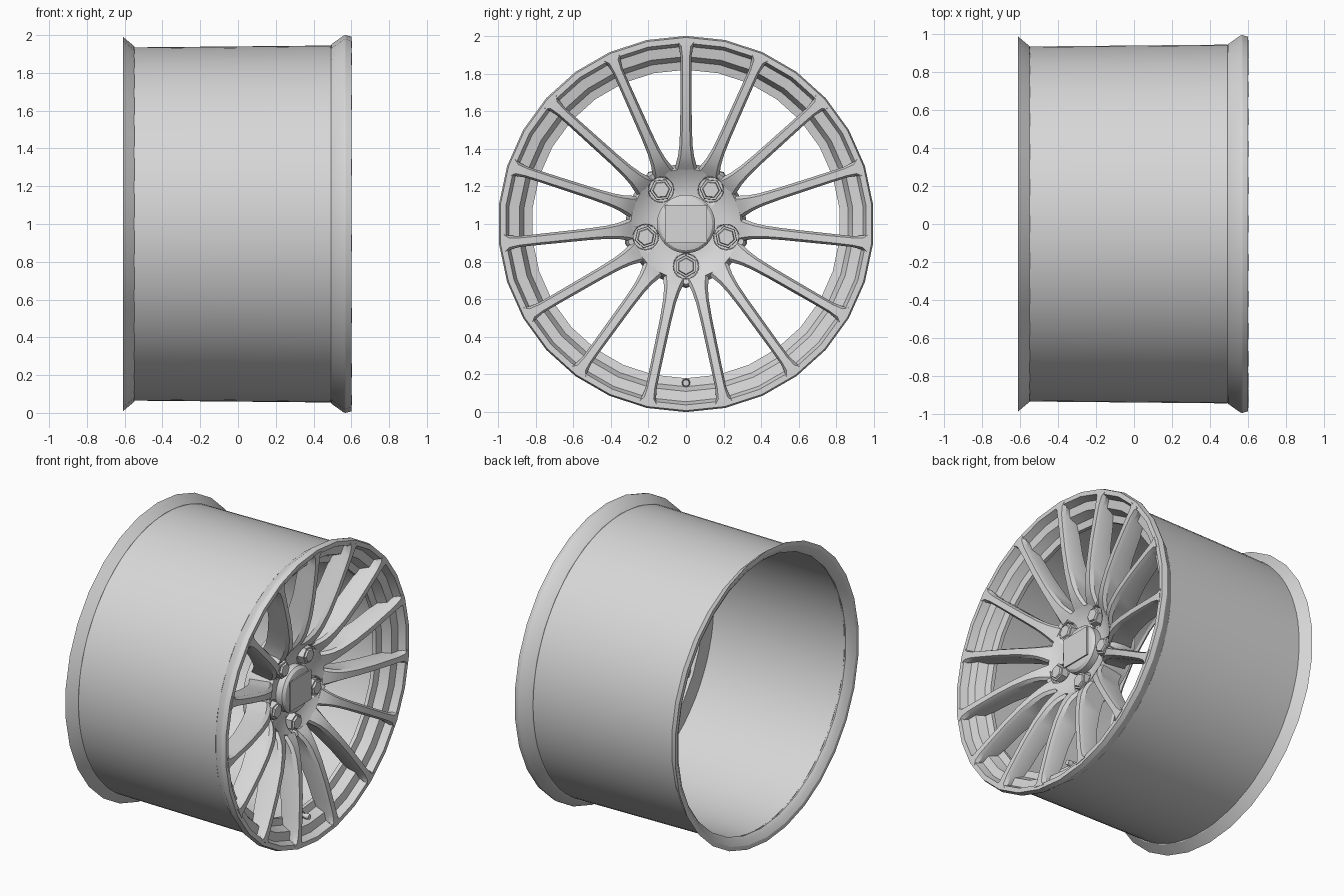
import bpy, bmesh, math
from mathutils import Matrix, Vector

if "Cube" in bpy.data.objects:
    bpy.data.objects.remove(bpy.data.objects["Cube"])

metal = bpy.data.materials.new("light grey metal")
metal.use_nodes = True
metal.diffuse_color = (0.68, 0.68, 0.68, 1)
metal.node_tree.nodes["Principled BSDF"].inputs["Base Color"].default_value = (0.68, 0.68, 0.68, 1)

SPOKES = 15
BOLT_RADIUS = 0.225
BOLT_ANGLES = [-math.pi / 2 + math.tau * k / 5 for k in range(5)]


def finish(name, bm, angle=30):
    """Turn a bmesh into a named object with clean normals and shading."""
    bmesh.ops.remove_doubles(bm, verts=bm.verts, dist=0.0001)
    bmesh.ops.recalc_face_normals(bm, faces=bm.faces)
    mesh = bpy.data.meshes.new(name)
    bm.to_mesh(mesh)
    bm.free()
    mesh.materials.append(metal)
    obj = bpy.data.objects.new(name, mesh)
    bpy.context.collection.objects.link(obj)
    bpy.ops.object.select_all(action='DESELECT')
    obj.select_set(True)
    bpy.context.view_layer.objects.active = obj
    bpy.ops.object.shade_smooth_by_angle(angle=math.radians(angle))
    return obj


def at(x, r, angle, side=0.0):
    """Point at axial x, radius r and angle about the wheel axis, moved sideways."""
    c, s = math.cos(angle), math.sin(angle)
    return Vector((x, r * c - side * s, 1 + r * s + side * c))


def skin(bm, rings, loop=False):
    """Join equal rings of points with quads; cap the ends unless looped."""
    rows = [[bm.verts.new(p) for p in ring] for ring in rings]
    pairs = list(zip(rows, rows[1:]))
    if loop:
        pairs.append((rows[-1], rows[0]))
    else:
        bm.faces.new(rows[0])
        bm.faces.new(rows[-1])
    for a, b in pairs:
        for i in range(len(a)):
            j = (i + 1) % len(a)
            bm.faces.new((a[i], a[j], b[j], b[i]))


def revolve(name, profile, sides, angle=30):
    """Spin a closed (x, radius) profile about the wheel axis."""
    bm = bmesh.new()
    skin(bm, [[at(x, max(r, 0.00001), math.pi / 2 + math.tau * k / sides) for x, r in profile]
              for k in range(sides)], loop=True)
    return finish(name, bm, angle)


def cylinder(bm, centre, r1, r2, x1, x2, sides, turn=0.0):
    """Closed cone or cylinder running along x."""
    rings = []
    for x, r in ((x1, r1), (x2, r2)):
        rings.append([centre + Vector((x, r * math.cos(turn + math.tau * k / sides),
                                       r * math.sin(turn + math.tau * k / sides)))
                      for k in range(sides)])
    skin(bm, rings)


# Barrel
revolve("barrel", [(-0.555, 0.935), (0.492, 0.945), (0.492, 0.915), (-0.555, 0.915)], 90)

# Flanges at both ends
revolve("back_flange", [(-0.61, 0.992), (-0.55, 0.942), (-0.545, 0.925),
                        (-0.57, 0.912), (-0.59, 0.93), (-0.61, 0.965)], 30, 25)
revolve("front_flange", [(0.60, 0.992), (0.57, 1.0), (0.56, 0.998), (0.495, 0.952),
                         (0.488, 0.935), (0.43, 0.927), (0.445, 0.82), (0.47, 0.82),
                         (0.48, 0.865), (0.54, 0.89), (0.55, 0.945), (0.60, 0.962)], 30, 25)

# Spokes: radius, front x, front half width, side half width, depth
stations = [
    (0.285, 0.440, 0.046, 0.060, 0.16),
    (0.32, 0.470, 0.036, 0.054, 0.18),
    (0.36, 0.495, 0.028, 0.043, 0.18),
    (0.42, 0.520, 0.022, 0.035, 0.17),
    (0.52, 0.548, 0.019, 0.031, 0.16),
    (0.66, 0.573, 0.018, 0.030, 0.14),
    (0.80, 0.590, 0.018, 0.029, 0.13),
    (0.89, 0.600, 0.019, 0.029, 0.11),
    (0.945, 0.603, 0.025, 0.038, 0.06),
    (0.97, 0.603, 0.045, 0.055, 0.04),
]
bm = bmesh.new()
for k in range(SPOKES):
    a = math.pi / 2 + math.tau * k / SPOKES
    skin(bm, [[at(x, r, a, -front), at(x, r, a, front),
               at(x - 0.025, r, a, side), at(x - depth, r, a, side * 0.8),
               at(x - depth, r, a, -side * 0.8), at(x - 0.025, r, a, -side)]
              for r, x, front, side, depth in stations])
finish("spokes", bm, 30)

# Hub bowl with its rear drum; the front edge swells outward beside each bolt
hub = revolve("hub", [(0.395, 0), (0.395, 0.16), (0.405, 0.21), (0.425, 0.26), (0.445, 0.292),
                      (0.425, 0.305), (0.35, 0.31), (0.26, 0.32), (0.26, 0.12), (0.26, 0)],
              90, 35)
for v in hub.data.vertices:
    y, z = v.co.y, v.co.z - 1
    if v.co.x > 0.3 and math.hypot(y, z) > 0.28:
        near = max(math.cos(math.atan2(z, y) - a) for a in BOLT_ANGLES)
        swell = 1 + 0.10 * max(0, 1 - math.acos(min(1, near)) / math.radians(15))
        v.co.y, v.co.z = y * swell, 1 + z * swell

# Bolts, and pockets cut for them in the hub
pockets, bolts = bmesh.new(), bmesh.new()
for a in BOLT_ANGLES:
    centre = at(0, BOLT_RADIUS, a)
    cylinder(pockets, centre, 0.067, 0.070, 0.365, 0.50, 24)
    cylinder(bolts, centre, 0.066, 0.066, 0.35, 0.395, 20)
    cylinder(bolts, centre, 0.060, 0.058, 0.39, 0.44, 6, a)
    cylinder(bolts, centre, 0.048, 0.042, 0.435, 0.452, 6, a)
finish("wheel_bolts", bolts)
cutter = finish("bolt_pocket_cutter", pockets)
cutter.hide_render = True
cut = hub.modifiers.new("bolt pockets", 'BOOLEAN')
cut.operation = 'DIFFERENCE'
cut.solver = 'EXACT'
cut.object = cutter
bpy.context.view_layer.objects.active = hub
bpy.ops.object.modifier_apply(modifier=cut.name)
bpy.data.objects.remove(cutter)

# Centre cap with its square plate
revolve("centre_cap", [(0.35, 0), (0.35, 0.155), (0.44, 0.155), (0.456, 0.14),
                       (0.466, 0.10), (0.468, 0)], 40)
bm = bmesh.new()
bmesh.ops.create_cube(bm, size=1, matrix=Matrix.Translation((0.472, 0, 1))
                      @ Matrix.Diagonal((0.009, 0.225, 0.20, 1)))
finish("cap_plate", bm)

# Valve stem
bm = bmesh.new()
base = at(0, 0.845, -math.pi / 2)
for r, x1, x2 in ((0.026, 0.42, 0.49), (0.014, 0.48, 0.52), (0.020, 0.51, 0.54)):
    cylinder(bm, base, r, r * 0.85, x1, x2, 12)
finish("valve_stem", bm)
